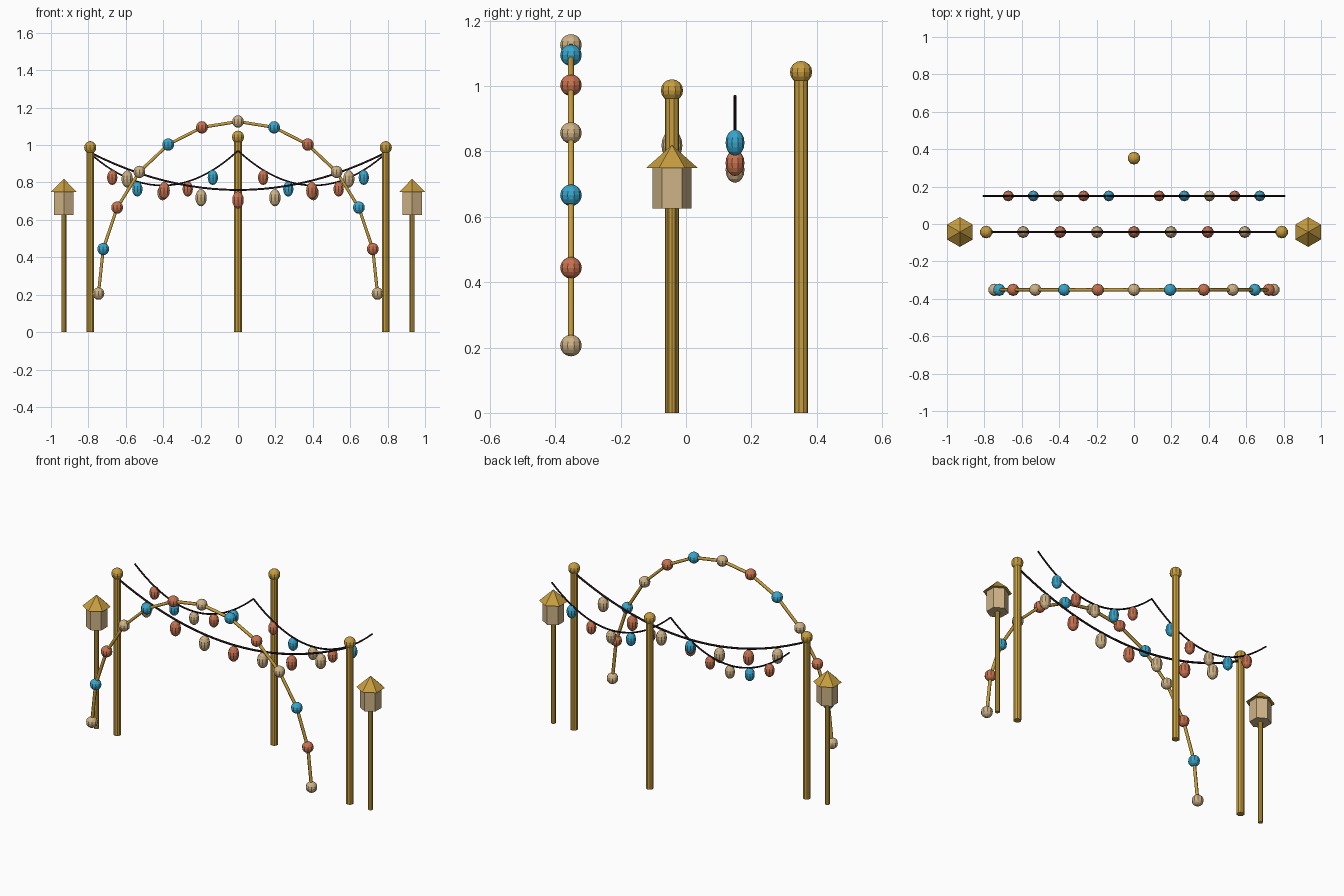
import bpy
import math

if "Cube" in bpy.data.objects:
    bpy.data.objects.remove(bpy.data.objects["Cube"], do_unlink=True)


def material(name, rgb):
    mat = bpy.data.materials.new(name)
    mat.use_nodes = True
    mat.diffuse_color = (*rgb, 1)
    mat.node_tree.nodes["Principled BSDF"].inputs["Base Color"].default_value = (*rgb, 1)
    return mat


GOLD = material("gold", (0.57, 0.34, 0.05))
TAN = material("tan", (0.62, 0.45, 0.24))
RED = material("terracotta", (0.58, 0.17, 0.08))
BLUE = material("sky blue", (0.04, 0.38, 0.6))
DARK = material("dark cable", (0.015, 0.007, 0.009))


def finish(name, mat):
    obj = bpy.context.object
    obj.name = name
    obj.data.materials.append(mat)
    return obj


def ball(name, loc, radius, height, mat):
    bpy.ops.mesh.primitive_uv_sphere_add(segments=10, ring_count=8, radius=1, location=loc)
    obj = finish(name, mat)
    obj.scale = (radius, radius, height)


def prism(name, x, y, low, high, r_low, r_high, sides, mat):
    # Cone vertices start on the y axis
    bpy.ops.mesh.primitive_cone_add(vertices=sides, radius1=r_low, radius2=r_high,
                                    depth=high - low, location=(x, y, (low + high) / 2))
    finish(name, mat)


def tube(name, points, radius, mat):
    curve = bpy.data.curves.new(name, "CURVE")
    curve.dimensions = "3D"
    curve.bevel_depth = radius
    curve.bevel_resolution = 1
    curve.use_fill_caps = True
    spline = curve.splines.new("POLY")
    spline.points.add(len(points) - 1)
    for p, co in zip(spline.points, points):
        p.co = (*co, 1)
    obj = bpy.data.objects.new(name, curve)
    bpy.context.collection.objects.link(obj)
    curve.materials.append(mat)
    bpy.ops.object.select_all(action="DESELECT")
    obj.select_set(True)
    bpy.context.view_layer.objects.active = obj
    bpy.ops.object.convert(target="MESH")


def swag(name, x0, x1, y, top, sag, radius, colours, drop, bulb_r, bulb_h):
    # Hanging cable with evenly spaced bulbs below it
    def at(t):
        return (x0 + (x1 - x0) * t, y, top - sag * (1 - (2 * t - 1) ** 2))
    tube(name + "_cable", [at(i / 24) for i in range(25)], radius, DARK)
    for i, mat in enumerate(colours, 1):
        x, _, z = at(i / (len(colours) + 1))
        ball(f"{name}_bulb_{i}", (x, y, z - drop), bulb_r, bulb_h, mat)


# Main posts with ball finials
ROW = -0.043
for name, x, y, height in (("right_post", -0.79, ROW, 0.987),
                           ("left_post", 0.79, ROW, 0.987),
                           ("back_post", 0, 0.352, 1.043)):
    prism(name, x, y, 0, height - 0.015, 0.022, 0.022, 10, GOLD)
    ball(name + "_finial", (x, y, height), 0.034, 0.034, GOLD)

# Hexagonal lanterns on thin poles
for side, x in (("right", -0.931), ("left", 0.931)):
    prism(side + "_lantern_pole", x, ROW, 0, 0.626, 0.0135, 0.0135, 8, GOLD)
    prism(side + "_lantern_body", x, ROW, 0.625, 0.752, 0.06, 0.06, 6, TAN)
    prism(side + "_lantern_roof", x, ROW, 0.749, 0.82, 0.0795, 0, 6, GOLD)

# Beaded front arch
arch = []
for i in range(13):
    a = math.pi * i / 12
    arch.append((-0.746 * math.cos(a), -0.352, 0.206 + 0.92 * math.sin(a)))
tube("arch_rod", arch, 0.0095, GOLD)
for i, p in enumerate(arch):
    ball(f"arch_bead_{i + 1}", p, 0.033, 0.033, (TAN, BLUE, RED)[i % 3])

# Long cable between the two side posts
swag("long_swag", -0.79, 0.79, ROW, 0.96, 0.2, 0.006,
     [TAN, RED, TAN, RED, TAN, RED, TAN], 0.054, 0.032, 0.046)

# Pair of shorter cables behind
for name, x0, x1 in (("right_swag", -0.807, 0), ("left_swag", 0, 0.807)):
    swag(name, x0, x1, 0.15, 0.97, 0.186, 0.005,
         [RED, BLUE, TAN, RED, BLUE], 0.04, 0.029, 0.04)
